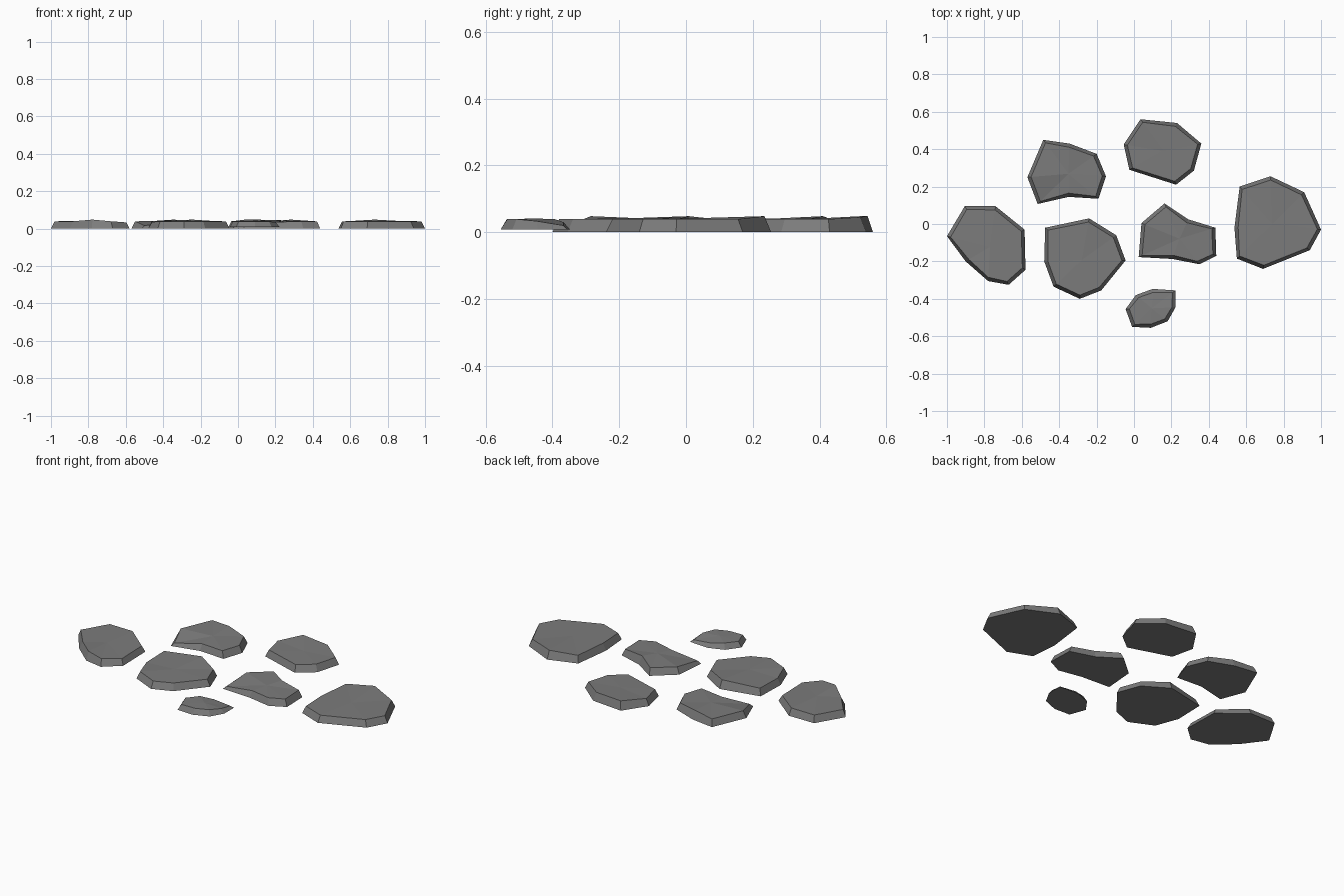
import bpy, bmesh
from mathutils import Vector

if "Cube" in bpy.data.objects:
    bpy.data.objects.remove(bpy.data.objects["Cube"])

stone_grey = bpy.data.materials.new("stone_grey")
stone_grey.diffuse_color = (0.2, 0.2, 0.2, 1)
stone_grey.use_nodes = True
stone_grey.node_tree.nodes["Principled BSDF"].inputs["Base Color"].default_value = stone_grey.diffuse_color


def make_stone(name, outline, rims=None, base=0.0, inset=0.02):
    """Flat stone: base outline, sloped sides, slightly uneven faceted top.
    rims overrides the top height of single corners."""
    rims = rims or {}
    pts = [Vector(p) for p in outline]
    n = len(pts)
    mid = sum(pts, Vector((0, 0))) / n
    bm = bmesh.new()
    low = [bm.verts.new((p.x, p.y, base)) for p in pts]
    top = []
    for i, p in enumerate(pts):
        q = p + (mid - p).normalized() * inset
        top.append(bm.verts.new((q.x, q.y, rims.get(i, 0.039))))
    peak = bm.verts.new((mid.x, mid.y, 0.041))
    bm.faces.new(low)
    for i in range(n):
        j = (i + 1) % n
        bm.faces.new((low[i], low[j], top[j], top[i]))
        bm.faces.new((top[i], top[j], peak))
    bmesh.ops.recalc_face_normals(bm, faces=bm.faces)
    me = bpy.data.meshes.new(name)
    bm.to_mesh(me)
    bm.free()
    me.materials.append(stone_grey)
    bpy.context.collection.objects.link(bpy.data.objects.new(name, me))


# stones on the left
make_stone("stone_left", [(-1, -.065), (-.905, .095), (-.74, .095), (-.585, -.03),
           (-.58, -.245), (-.67, -.325), (-.78, -.305), (-.9, -.2)], {6: .048, 3: .033, 4: .033})
make_stone("stone_back_left", [(-.57, .25), (-.485, .45), (-.345, .43), (-.2, .375),
           (-.15, .255), (-.19, .135), (-.35, .145), (-.515, .107)], {7: .016, 6: .035, 2: .048})

# middle stones
make_stone("stone_back", [(-.055, .425), (.035, .56), (.23, .54), (.36, .43),
           (.32, .285), (.225, .21), (-.025, .29)], {1: .049, 2: .045})
make_stone("stone_middle", [(-.475, -.02), (-.24, .03), (-.095, -.06), (-.045, -.195),
           (-.175, -.355), (-.29, -.4), (-.43, -.335), (-.48, -.2)], {1: .048, 7: .035})
make_stone("stone_centre_right", [(.04, .005), (.163, .11), (.29, .025), (.435, -.02),
           (.44, -.17), (.35, -.215), (.205, -.187), (.025, -.177)], {2: .048, 7: .016, 6: .035})

# large right stone and small front stone
make_stone("stone_right", [(.565, .2), (.73, .255), (.91, .17), (1, -.03),
           (.94, -.14), (.69, -.24), (.55, -.185), (.537, -.02)], {1: .048})
make_stone("stone_front_small", [(-.045, -.455), (.01, -.38), (.1, -.347), (.222, -.355),
           (.222, -.445), (.18, -.52), (.09, -.555), (-.01, -.55)],
           {2: .03, 3: .02, 4: .033}, base=.008)
